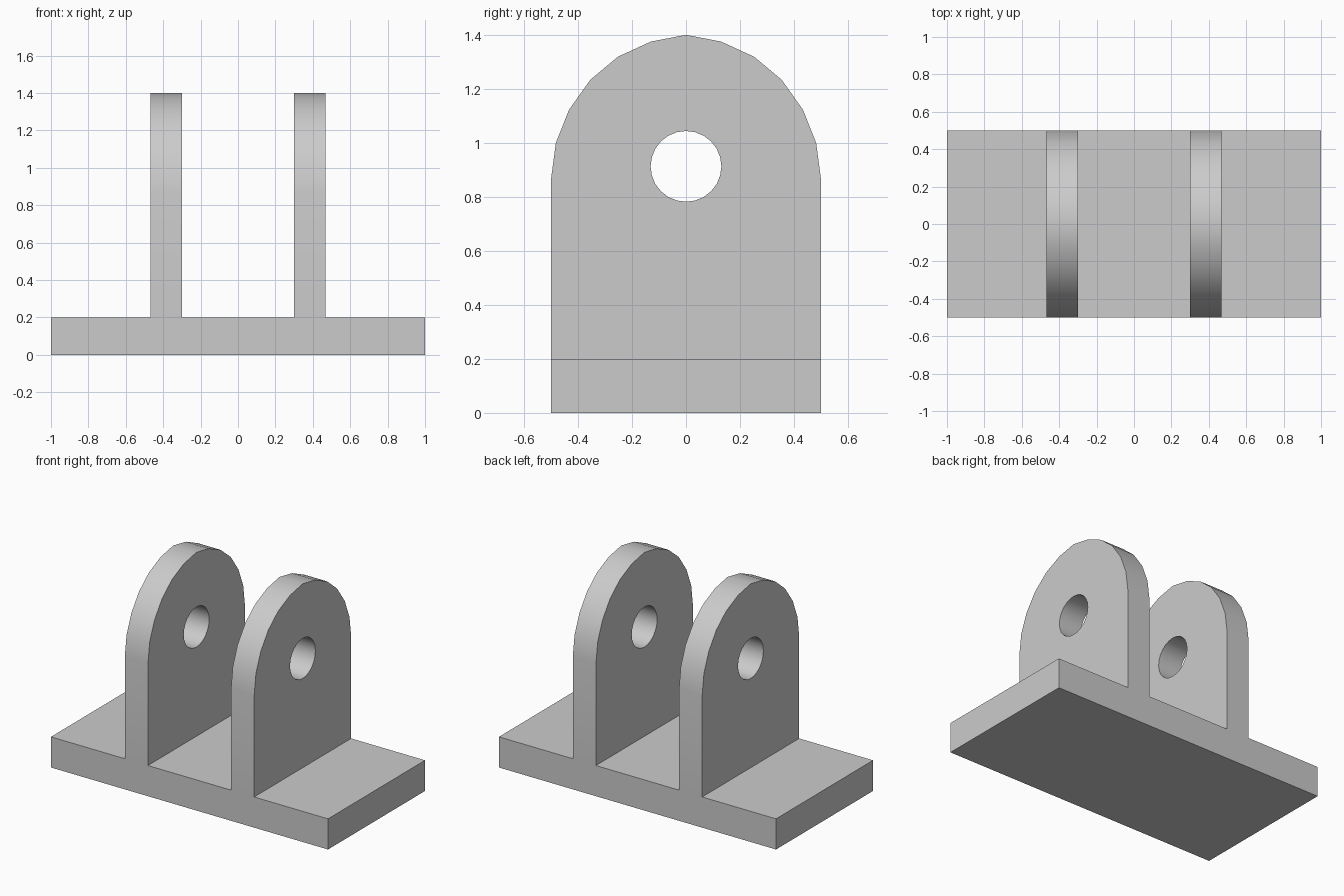
import bpy, bmesh, math
from mathutils import Vector

if "Cube" in bpy.data.objects:
    bpy.data.objects.remove(bpy.data.objects["Cube"], do_unlink=True)

GREY = (0.6, 0.6, 0.6, 1)
grey = bpy.data.materials.new("plain grey")
grey.use_nodes = True
grey.diffuse_color = GREY
grey.node_tree.nodes["Principled BSDF"].inputs["Base Color"].default_value = GREY

BASE_TOP = 0.2
INNER, OUTER = 0.3, 0.467


def add_object(name, bm):
    bmesh.ops.recalc_face_normals(bm, faces=bm.faces)
    mesh = bpy.data.meshes.new(name)
    bm.to_mesh(mesh)
    bm.free()
    mesh.materials.append(grey)
    obj = bpy.data.objects.new(name, mesh)
    bpy.context.collection.objects.link(obj)
    return obj


def add_loop(bm, x, points):
    verts = [bm.verts.new((x, y, z)) for y, z in points]
    return [bm.edges.new((a, b)) for a, b in zip(verts, verts[1:] + verts[:1])]


# Base slab
bm = bmesh.new()
bmesh.ops.create_cube(bm, size=1)
bmesh.ops.scale(bm, vec=(2, 1, BASE_TOP), verts=bm.verts)
bmesh.ops.translate(bm, vec=(0, 0, BASE_TOP / 2), verts=bm.verts)
add_object("base_plate", bm)

# Arched lug outline, right half from foot to crown, then mirrored
half = [(0.5, BASE_TOP), (0.5, 0.865), (0.482, 1.0), (0.433, 1.123),
        (0.354, 1.234), (0.252, 1.319), (0.13, 1.375)]
outline = half + [(0, 1.4)] + [(-y, z) for y, z in reversed(half)]

# Round pin hole
STEPS = 24
hole = [(0.131 * math.sin(math.tau * i / STEPS),
         0.913 + 0.131 * math.cos(math.tau * i / STEPS)) for i in range(STEPS)]

# Two upright lugs with pin holes
for name, x in (("left_lug", INNER), ("right_lug", -OUTER)):
    bm = bmesh.new()
    edges = add_loop(bm, x, outline) + add_loop(bm, x, hole)
    bmesh.ops.triangle_fill(bm, edges=edges, use_beauty=True, normal=Vector((1, 0, 0)))
    new = bmesh.ops.extrude_face_region(bm, geom=bm.faces[:], use_keep_orig=True)["geom"]
    moved = [v for v in new if isinstance(v, bmesh.types.BMVert)]
    bmesh.ops.translate(bm, vec=(OUTER - INNER, 0, 0), verts=moved)
    lug = add_object(name, bm)
    bpy.ops.object.select_all(action="DESELECT")
    lug.select_set(True)
    bpy.context.view_layer.objects.active = lug
    bpy.ops.object.shade_smooth_by_angle(angle=math.radians(30))
